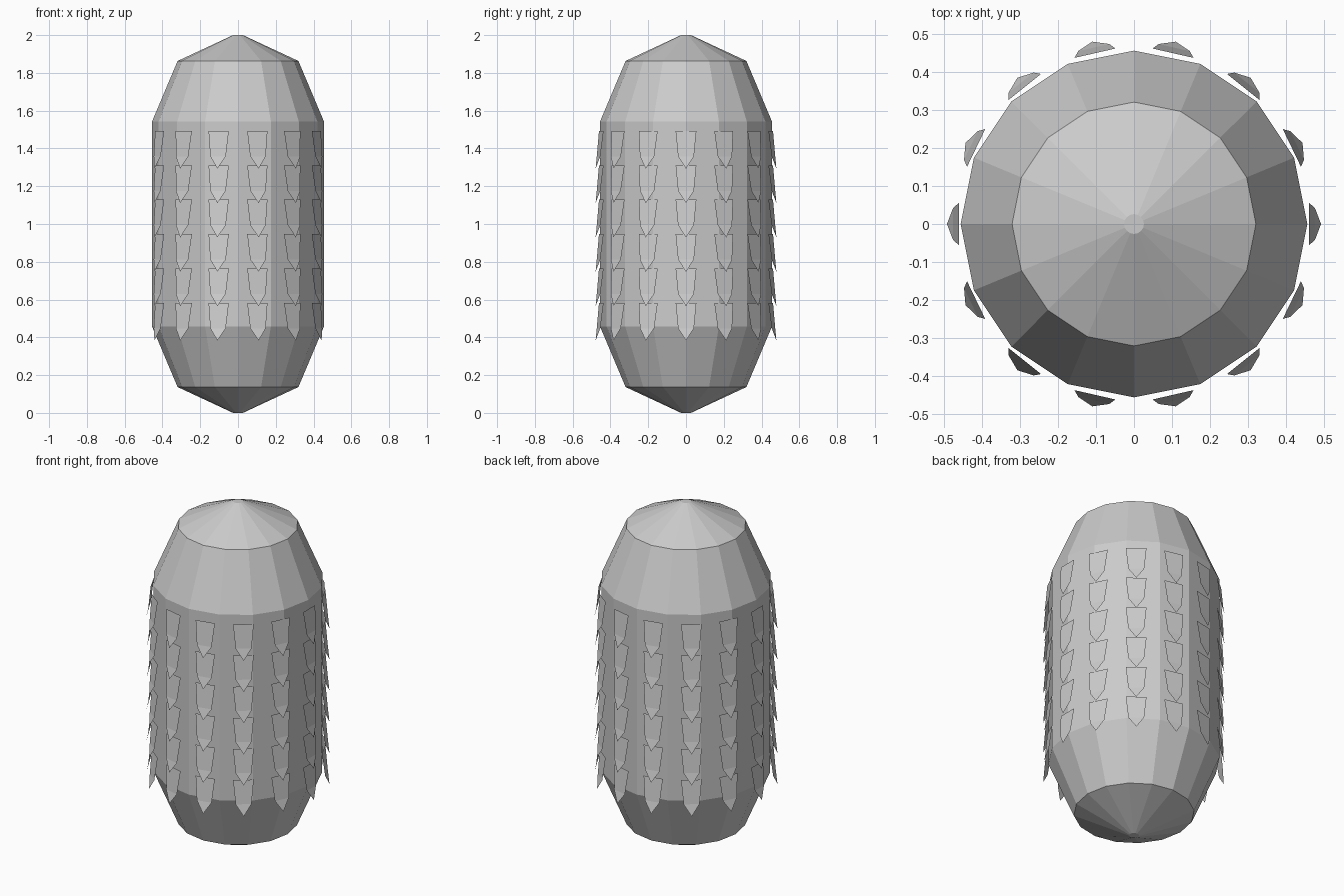
import bpy, bmesh
from math import sin, cos, pi
from mathutils import Matrix

if "Cube" in bpy.data.objects:
    bpy.data.objects.remove(bpy.data.objects["Cube"])


def finish(bm, name):
    mesh = bpy.data.meshes.new(name)
    bm.to_mesh(mesh)
    bm.free()
    obj = bpy.data.objects.new(name, mesh)
    bpy.context.collection.objects.link(obj)
    return obj


# Capsule body: 16-sided rings lathed from a (radius, height) profile
SIDES = 16
profile = [(0.026, 0.0), (0.32, 0.137), (0.455, 0.457),
           (0.455, 1.543), (0.32, 1.863), (0.026, 2.0)]
bm = bmesh.new()
rings = [[bm.verts.new((r * cos(2 * pi * i / SIDES), r * sin(2 * pi * i / SIDES), z))
          for i in range(SIDES)] for r, z in profile]
for low, high in zip(rings, rings[1:]):
    for i in range(SIDES):
        j = (i + 1) % SIDES
        bm.faces.new((low[i], low[j], high[j], high[i]))
bm.faces.new(rings[0][::-1])
bm.faces.new(rings[-1])
finish(bm, "capsule_body")

# Scale outline: (radius, sideways, height) with a flared pointed tip
outline = [(0.46, -0.055, 0.0), (0.475, -0.042, -0.135), (0.491, 0.0, -0.2),
           (0.475, 0.042, -0.135), (0.46, 0.055, 0.0)]

# Rows of thin hanging scales around the body
COLUMNS, ROWS = 14, 6
for row in range(ROWS):
    bm = bmesh.new()
    for col in range(COLUMNS):
        place = (Matrix.Translation((0, 0, 1.493 - 0.182 * row))
                 @ Matrix.Rotation(2 * pi * col / COLUMNS, 4, 'Z'))
        v = [bm.verts.new(p) for p in outline]
        bmesh.ops.transform(bm, matrix=place, verts=v)
        bm.faces.new((v[0], v[1], v[3], v[4])[::1])
        bm.faces.new((v[1], v[2], v[3]))
    bm.normal_update()
    # Face every scale outward
    bmesh.ops.reverse_faces(bm, faces=[
        f for f in bm.faces
        if f.normal.xy.dot(f.calc_center_median().xy) < 0])
    finish(bm, f"scale_row_{row + 1}")
